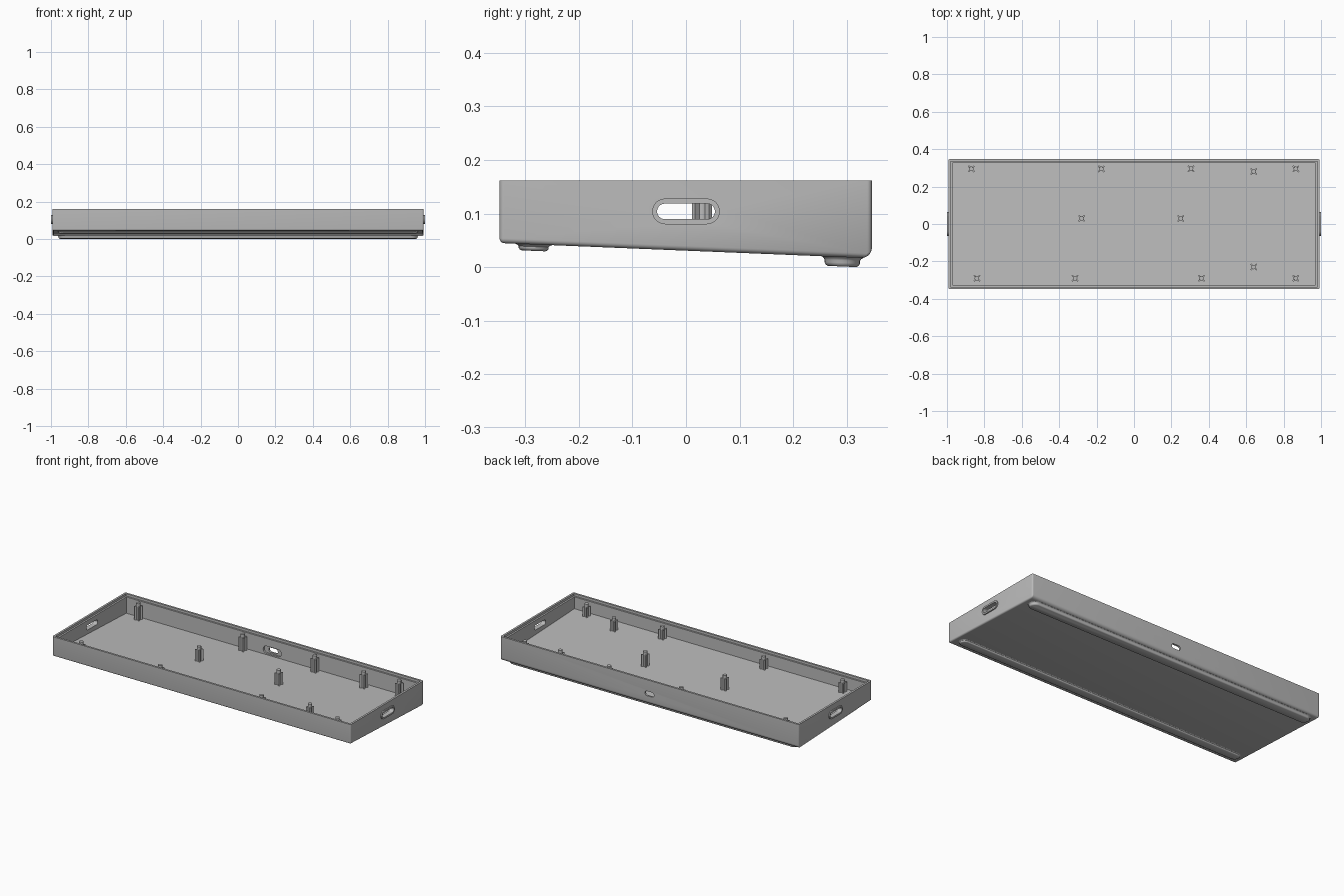
import bpy, bmesh, math
from mathutils import Matrix

if "Cube" in bpy.data.objects:
    bpy.data.objects.remove(bpy.data.objects["Cube"])

grey = bpy.data.materials.new("case grey")
grey.use_nodes = True
grey.diffuse_color = (0.5, 0.5, 0.5, 1)
grey.node_tree.nodes["Principled BSDF"].inputs["Base Color"].default_value = (0.5, 0.5, 0.5, 1)

W, F, B, TOP = 0.993, -0.348, 0.347, 0.162   # half width, front, back, rim height
SLOPE = 0.041


def under(y):
    return 0.045 - SLOPE * (y - F)


def floor(y):
    return under(y) + 0.033


def make(name, bm):
    bmesh.ops.recalc_face_normals(bm, faces=bm.faces)
    me = bpy.data.meshes.new(name)
    bm.to_mesh(me)
    bm.free()
    me.materials.append(grey)
    ob = bpy.data.objects.new(name, me)
    bpy.context.collection.objects.link(ob)
    return ob


def activate(ob):
    bpy.ops.object.select_all(action='DESELECT')
    ob.select_set(True)
    bpy.context.view_layer.objects.active = ob


def smooth(ob):
    activate(ob)
    bpy.ops.object.shade_smooth_by_angle(angle=math.radians(35))


def loft(bm, rings):
    """Skin a list of equal point loops and cap both ends."""
    loops = [[bm.verts.new(p) for p in ring] for ring in rings]
    for a, b in zip(loops, loops[1:]):
        for i in range(len(a)):
            j = (i + 1) % len(a)
            bm.faces.new((a[i], a[j], b[j], b[i]))
    bm.faces.new(loops[0])
    bm.faces.new(loops[-1])


def stadium(half, r, n=12):
    """Rounded slot outline; half is the full half length."""
    pts = []
    for s in (0, 1):
        for i in range(n + 1):
            a = math.pi * (s + i / n) - math.pi / 2
            pts.append(((half - r) * (1 - 2 * s) + r * math.cos(a), r * math.sin(a)))
    return pts


def prism_x(name, yz, x0, x1):
    bm = bmesh.new()
    loft(bm, [[(x, y, z) for y, z in yz] for x in (x0, x1)])
    return make(name, bm)


def boolean(ob, tool, op):
    m = ob.modifiers.new(op, 'BOOLEAN')
    m.operation, m.solver, m.object = op, 'EXACT', tool
    activate(ob)
    bpy.ops.object.modifier_apply(modifier=m.name)
    bpy.data.objects.remove(tool)


# Tray body: wedge with softened edges below the rim
case = prism_x("case_tray", [(F, under(F)), (B, under(B)), (B, TOP), (F, TOP)], -W, W)
weights = case.data.attributes.new("bevel_weight_edge", 'FLOAT', 'EDGE')
for e in case.data.edges:
    a, b = (case.data.vertices[i].co for i in e.vertices)
    if a.z > 0.1 and b.z > 0.1:
        w = 0
    elif a.z < 0.1 and b.z < 0.1 and a.y > 0 and b.y > 0:
        w = 1
    else:
        w = 0.45
    weights.data[e.index].value = w
bev = case.modifiers.new("soft", 'BEVEL')
bev.limit_method, bev.width, bev.segments = 'WEIGHT', 0.02, 5
activate(case)
bpy.ops.object.modifier_apply(modifier=bev.name)

# Raised surrounds of the side slots
ring = [(y, z + 0.104) for y, z in stadium(0.063, 0.024)]
for s in (-1, 1):
    boolean(case, prism_x("surround", ring, s * 0.98, s * 1.0), 'UNION')

# Cavity with sloping floor, then the wider recess under the rim
t = 0.022
boolean(case, prism_x("cavity", [(F + t, floor(F + t)), (B - t, floor(B - t)),
                                 (B - t, 0.2), (F + t, 0.2)], -W + t, W - t), 'DIFFERENCE')
t = 0.012
boolean(case, prism_x("lip", [(F + t, 0.148), (B - t, 0.148),
                              (B - t, 0.2), (F + t, 0.2)], -W + t, W - t), 'DIFFERENCE')

# Slots through both sides
slot = [(y, z + 0.104) for y, z in stadium(0.054, 0.0145)]
for s in (-1, 1):
    boolean(case, prism_x("slot", slot, s * 0.95, s * 1.05), 'DIFFERENCE')

# Cable port in the back wall, with a wider pocket inside
for half, r, y0, y1 in ((0.03, 0.014, 0.3, 0.4), (0.06, 0.022, 0.3, 0.336)):
    bm = bmesh.new()
    loft(bm, [[(x, y, z + 0.08) for x, z in stadium(half, r)] for y in (y0, y1)])
    boolean(case, make("port", bm), 'DIFFERENCE')
smooth(case)

# Standoffs: round pin with four diagonal fins
spots = [(-.87, .295), (-.175, .295), (.305, .295), (.64, .28), (.865, .295),
         (-.28, .03), (.25, .03),
         (-.84, -.29), (-.315, -.29), (.36, -.29), (.64, -.23), (.865, -.29)]
for k, (x, y) in enumerate(spots):
    z0 = floor(y) - 0.006
    bm = bmesh.new()
    h = 0.151 - z0
    bmesh.ops.create_cone(bm, cap_ends=True, segments=20, radius1=0.012, radius2=0.012,
                          depth=h, matrix=Matrix.Translation((x, y, z0 + h / 2)))
    h = 0.133 - z0
    for a in (45, 135):
        bmesh.ops.create_cube(bm, size=1, matrix=Matrix.Translation((x, y, z0 + h / 2))
                              @ Matrix.Rotation(math.radians(a), 4, 'Z')
                              @ Matrix.Diagonal((0.045, 0.008, h, 1)))
    smooth(make(f"standoff_{k + 1}", bm))

# Long feet with flared base and rounded lower edge, square to the sloping underside
for name, y, r, d in (("front_foot", -0.284, 0.028, 0.012), ("back_foot", 0.292, 0.033, 0.0175)):
    profile = [(0.006, 0.004), (0.006, 0), (0.002, -0.15 * d), (0, -0.35 * d), (0, -0.6 * d),
               (-0.002, -0.85 * d), (-0.006, -d)]
    bm = bmesh.new()
    loft(bm, [[(px, py, z) for px, py in stadium(0.96 + g, r + g)] for g, z in profile])
    bm.transform(Matrix.Translation((0, y, under(y)))
                 @ Matrix.Rotation(-math.atan(SLOPE), 4, 'X'))
    smooth(make(name, bm))
